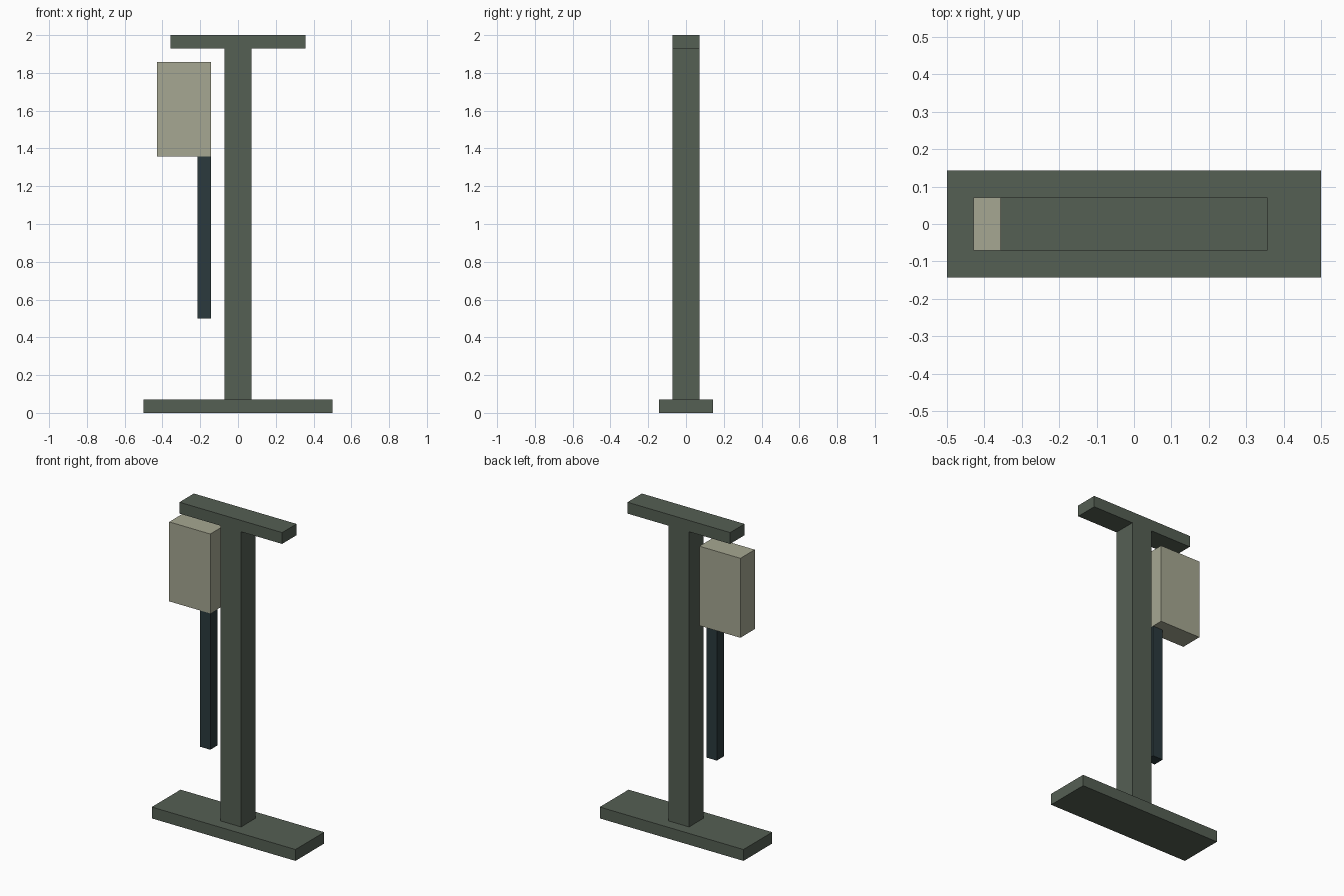
import bpy

if "Cube" in bpy.data.objects:
    bpy.data.objects.remove(bpy.data.objects["Cube"])

U = 1 / 14  # grid unit: the model is 28 units tall


def material(name, rgb):
    m = bpy.data.materials.new(name)
    m.diffuse_color = (*rgb, 1)
    m.use_nodes = True
    m.node_tree.nodes["Principled BSDF"].inputs["Base Color"].default_value = m.diffuse_color
    return m


def box(name, x, y, z, mat):
    """Axis-aligned box from (min, max) ranges given in grid units."""
    bpy.ops.mesh.primitive_cube_add(size=1)
    ob = bpy.context.object
    ob.name = name
    ob.location = [(a + b) / 2 * U for a, b in (x, y, z)]
    ob.scale = [(b - a) * U for a, b in (x, y, z)]
    bpy.ops.object.transform_apply(location=False, rotation=False, scale=True)
    ob.data.materials.append(mat)
    return ob


grey_green = material("grey green", (0.091, 0.115, 0.088))
pale_khaki = material("pale khaki", (0.381, 0.387, 0.287))
dark_teal = material("dark teal", (0.024, 0.042, 0.047))

# Frame: base plate, upright post and crossbar
box("base_plate", (-7, 7), (-2, 2), (0, 1), grey_green)
box("post", (-1, 1), (-1, 1), (1, 27), grey_green)
box("crossbar", (-5, 5), (-1, 1), (27, 28), grey_green)

# Side box with a rod hanging beneath it, in front of the centre line
box("side_box", (-6, -2), (-1, 1), (19, 26), pale_khaki)
box("hanging_rod", (-3, -2), (-1, 0), (7, 19), dark_teal)
